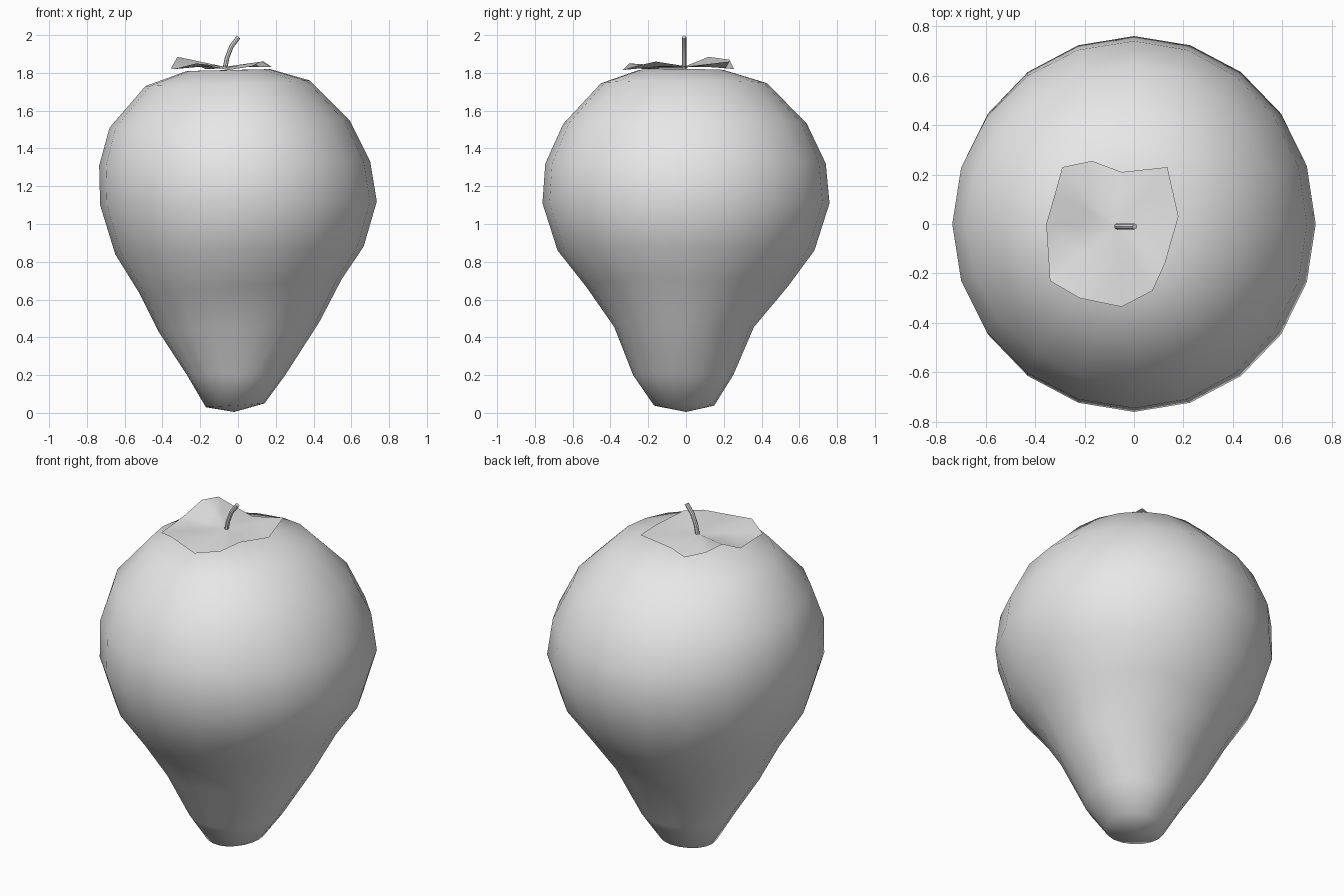
import bpy, bmesh
from math import sin, cos, pi
from mathutils import Vector

cube = bpy.data.objects.get("Cube")
if cube:
    bpy.data.objects.remove(cube)

grey = bpy.data.materials.new("light_grey")
grey.use_nodes = True
colour = (0.8, 0.8, 0.8, 1)
grey.diffuse_color = colour
grey.node_tree.nodes["Principled BSDF"].inputs["Base Color"].default_value = colour


def finish(bm, name):
    """Turn a bmesh into a smooth, coloured object."""
    bmesh.ops.recalc_face_normals(bm, faces=bm.faces[:])
    mesh = bpy.data.meshes.new(name)
    bm.to_mesh(mesh)
    bm.free()
    mesh.materials.append(grey)
    for face in mesh.polygons:
        face.use_smooth = True
    obj = bpy.data.objects.new(name, mesh)
    bpy.context.collection.objects.link(obj)
    return obj


def bridge(bm, lower, upper):
    """Join two closed loops of vertices with quads."""
    count = len(lower)
    for i in range(count):
        j = (i + 1) % count
        bm.faces.new((lower[i], lower[j], upper[j], upper[i]))


def fan(bm, loop, tip):
    """Close a loop of vertices to a single point."""
    count = len(loop)
    for i in range(count):
        bm.faces.new((loop[i], loop[(i + 1) % count], tip))


# Fruit body: tilted lopsided rings
# (right height, left height, right reach, left reach, front reach, back reach)
rings = [
    (.03, .05, .17, .14, .17, .15),
    (.2, .2, .27, .25, .28, .25),
    (.43, .48, .42, .43, .38, .36),
    (.63, .71, .52, .55, .53, .54),
    (.84, .88, .65, .665, .68, .68),
    (1.1, 1.12, .73, .735, .76, .76),
    (1.31, 1.33, .735, .7, .745, .74),
    (1.51, 1.55, .68, .59, .65, .64),
    (1.73, 1.76, .49, .38, .45, .43),
    (1.81, 1.82, .27, .17, .25, .2),
]
SIDES = 20
bm = bmesh.new()
loops = []
for z_right, z_left, right, left, front, back in rings:
    loop = []
    for i in range(SIDES):
        c, s = cos(2 * pi * i / SIDES), sin(2 * pi * i / SIDES)
        x = c * (left if c > 0 else right)
        y = s * (back if s > 0 else front)
        z = (z_right + z_left) / 2 + c * (z_left - z_right) / 2
        loop.append(bm.verts.new((x, y, z)))
    if loops:
        bridge(bm, loops[-1], loop)
    loops.append(loop)
fan(bm, loops[0], bm.verts.new((-.02, 0, .005)))
fan(bm, loops[-1], bm.verts.new((-.05, 0, 1.815)))
finish(bm, "fruit_body")

# Leaf cap: a thin crinkled sheet with lifted corners
outline = [
    (.18, .03, 1.83), (.135, .23, 1.86), (-.05, .21, 1.825),
    (-.17, .255, 1.82), (-.29, .23, 1.87), (-.32, .12, 1.885),
    (-.355, 0, 1.825), (-.34, -.23, 1.82), (-.22, -.3, 1.85),
    (-.05, -.335, 1.815), (.075, -.27, 1.835), (.125, -.16, 1.86),
]
bm = bmesh.new()
centre = Vector((-.07, -.01, 1.832))
outer = [bm.verts.new(p) for p in outline]
inner = []
for p in outline:
    q = centre.lerp(Vector(p), .5)
    inner.append(bm.verts.new((q.x, q.y, max(q.z, 1.832))))
bridge(bm, outer, inner)
fan(bm, inner, bm.verts.new(centre))
finish(bm, "leaf_cap")

# Stem: a bent round tube
bm = bmesh.new()
path = [Vector(p) for p in (
    (-.07, -.01, 1.82), (-.058, -.01, 1.88),
    (-.035, -.01, 1.94), (.003, -.01, 1.99))]
loops = []
for k, p in enumerate(path):
    along = (path[min(k + 1, 3)] - path[max(k - 1, 0)]).normalized()
    side = Vector((0, 1, 0))
    across = side.cross(along)
    loop = [bm.verts.new(p + .012 * (across * cos(a) + side * sin(a)))
            for a in (2 * pi * i / 8 for i in range(8))]
    if loops:
        bridge(bm, loops[-1], loop)
    loops.append(loop)
bm.faces.new(loops[0])
bm.faces.new(loops[-1])
stem = finish(bm, "stem")
bpy.context.view_layer.objects.active = stem
stem.select_set(True)
bpy.ops.object.shade_smooth_by_angle()
